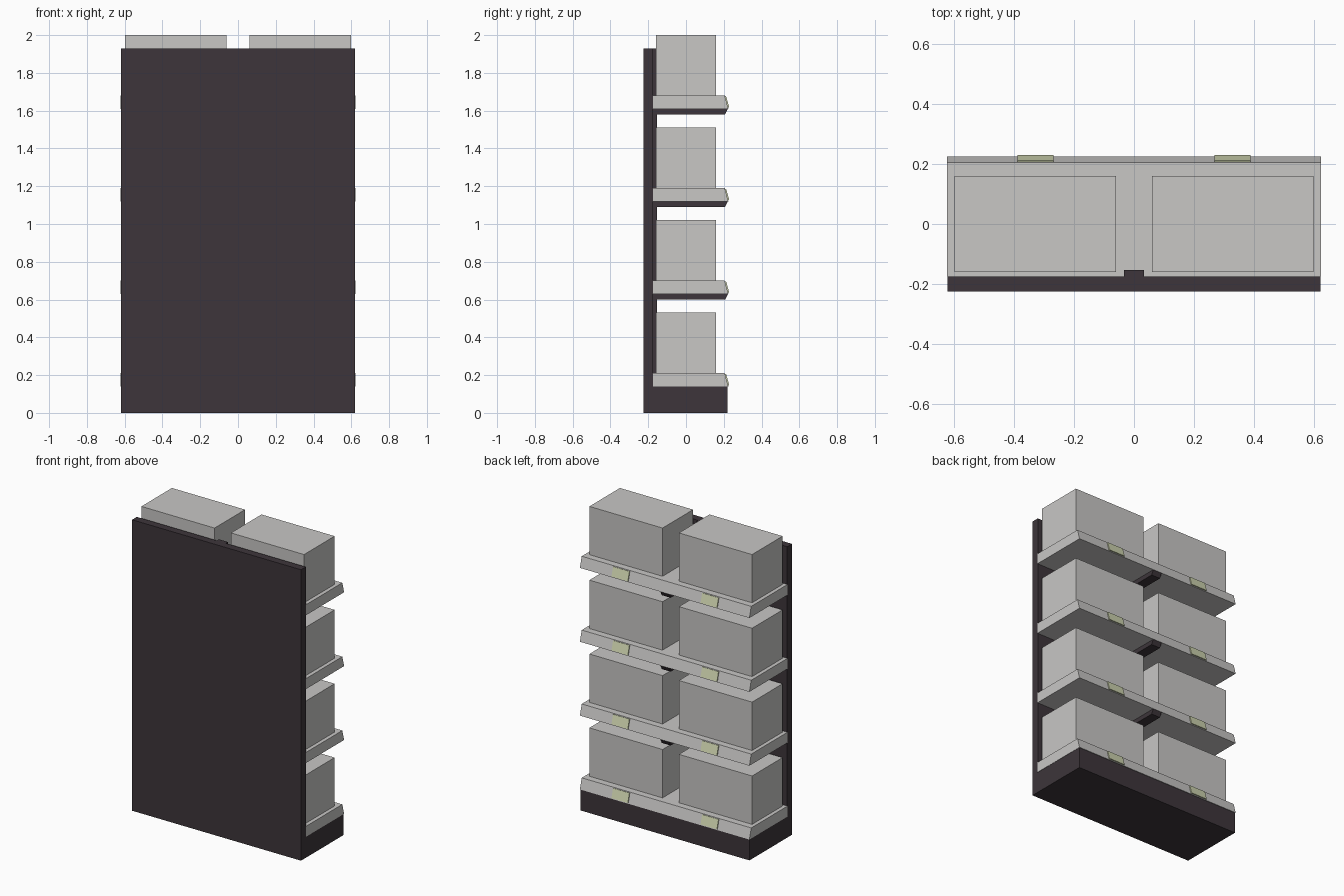
import bpy

if "Cube" in bpy.data.objects:
    bpy.data.objects.remove(bpy.data.objects["Cube"])


def material(name, rgb):
    m = bpy.data.materials.new(name)
    m.diffuse_color = (*rgb, 1)
    m.use_nodes = True
    m.node_tree.nodes["Principled BSDF"].inputs["Base Color"].default_value = m.diffuse_color
    return m


GREY = material("light_grey", (0.58, 0.57, 0.56))
DARK = material("dark_plum", (0.047, 0.036, 0.043))
LABEL = material("pale_green", (0.62, 0.66, 0.43))


def extrude_x(name, profile, x0, x1, mat):
    """Solid made by sweeping a (y, z) profile from x0 to x1."""
    n = len(profile)
    verts = [(x, y, z) for x in (x0, x1) for y, z in profile]
    faces = [tuple(range(n))[::-1], tuple(range(n, 2 * n))]
    faces += [(i, (i + 1) % n, (i + 1) % n + n, i + n) for i in range(n)]
    me = bpy.data.meshes.new(name)
    me.from_pydata(verts, [], faces)
    me.materials.append(mat)
    ob = bpy.data.objects.new(name, me)
    bpy.context.collection.objects.link(ob)
    return ob


def box(name, x0, x1, y0, y1, z0, z1, mat):
    return extrude_x(name, [(y0, z0), (y1, z0), (y1, z1), (y0, z1)], x0, x1, mat)


# Rear board, plinth and central upright
box("back_panel", -0.62, 0.62, -0.225, -0.175, 0, 1.93, DARK)
box("base", -0.62, 0.62, -0.175, 0.22, 0, 0.14, DARK)
box("upright", -0.033, 0.033, -0.175, -0.153, 0.14, 1.93, DARK)

for i in range(4):
    z = 0.14 + 0.49 * i
    # Shelf with sloping front edge
    extrude_x(f"shelf_{i}", [(-0.175, z), (0.224, z), (0.205, z + 0.07), (-0.175, z + 0.07)],
              -0.622, 0.622, GREY)
    # Support arm under the raised shelves
    if i:
        extrude_x(f"shelf_arm_{i}", [(-0.155, z - 0.03), (0.207, z - 0.03), (0.222, z), (-0.155, z)],
                  -0.033, 0.033, DARK)
    for side in (-1, 1):
        # Goods carton
        a, b = sorted((side * 0.06, side * 0.597))
        box(f"carton_{i}_{side}", a, b, -0.16, 0.16, z + 0.07, z + 0.39 + 0.001 * (i < 3), GREY)
        # Price label lying on the sloping edge
        a, b = sorted((side * 0.267, side * 0.387))
        extrude_x(f"price_label_{i}_{side}",
                  [(0.222, z + 0.005), (0.229, z + 0.007), (0.212, z + 0.067), (0.205, z + 0.065)],
                  a, b, LABEL)
